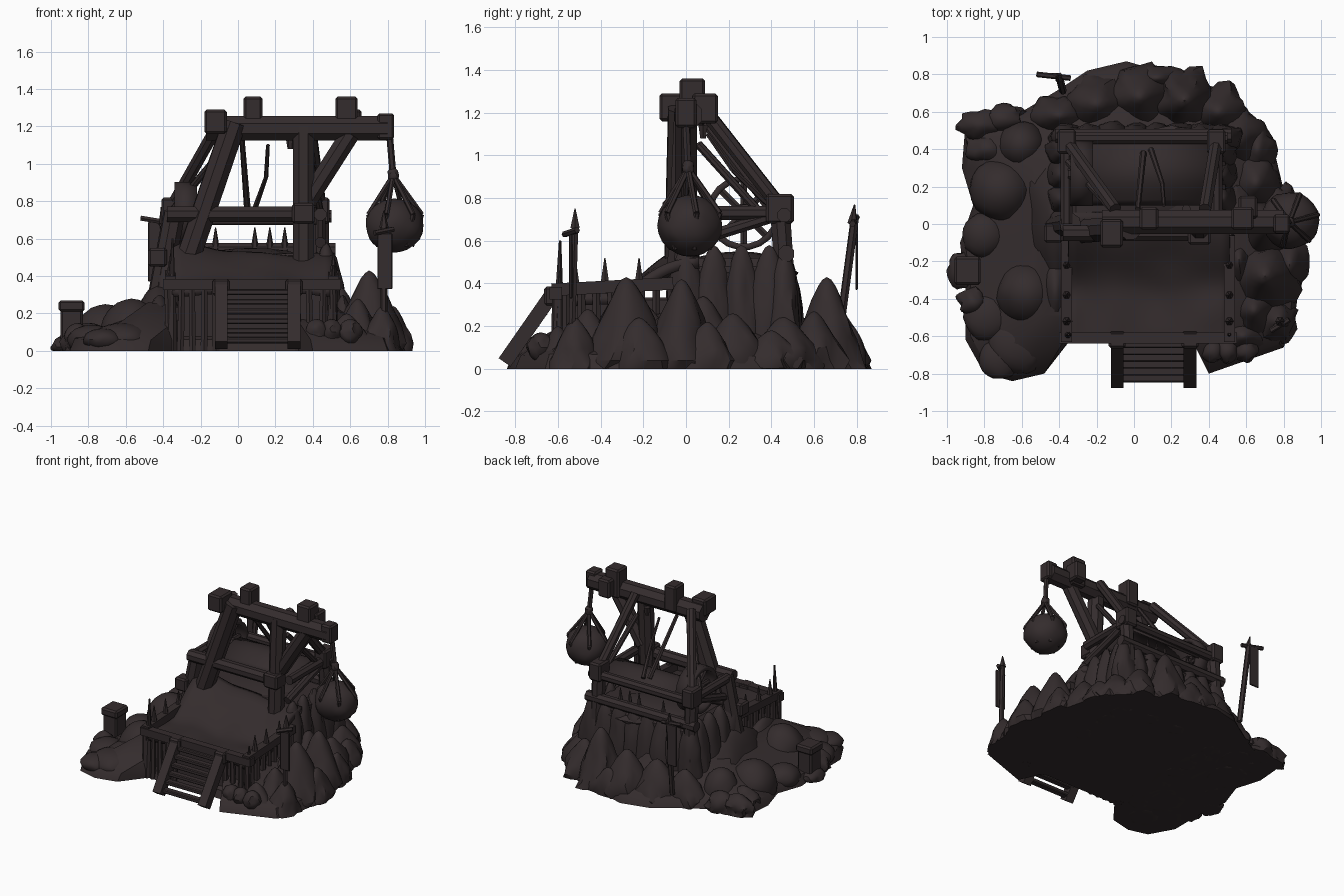
import bpy, bmesh, math, random
from mathutils import Vector, Matrix, noise

random.seed(4)
if "Cube" in bpy.data.objects:
    bpy.data.objects.remove(bpy.data.objects["Cube"])

COLOUR = (0.034, 0.025, 0.026, 1)
mat = bpy.data.materials.new("dark_umber")
mat.use_nodes = True
mat.diffuse_color = COLOUR
bsdf = mat.node_tree.nodes["Principled BSDF"]
bsdf.inputs["Base Color"].default_value = COLOUR
bsdf.inputs["Roughness"].default_value = 0.9


def finish(name, bm, angle=40):
    bmesh.ops.recalc_face_normals(bm, faces=bm.faces)
    mesh = bpy.data.meshes.new(name)
    bm.to_mesh(mesh)
    bm.free()
    obj = bpy.data.objects.new(name, mesh)
    bpy.context.collection.objects.link(obj)
    mesh.materials.append(mat)
    bpy.ops.object.select_all(action='DESELECT')
    obj.select_set(True)
    bpy.context.view_layer.objects.active = obj
    bpy.ops.object.shade_smooth_by_angle(angle=math.radians(angle))
    return obj


def box(name, centre, size, bevel=0.012):
    bm = bmesh.new()
    bmesh.ops.create_cube(bm, size=1, matrix=Matrix.Translation(centre) @ Matrix.Diagonal((*size, 1)))
    bmesh.ops.bevel(bm, geom=bm.edges[:], offset=bevel, segments=1, affect='EDGES')
    return finish(name, bm, 25)


def pole(name, a, b, r, r_end=None, sides=8, caps=True):
    """Straight log or rope between two points."""
    a, b = Vector(a), Vector(b)
    d = b - a
    turn = d.to_track_quat('Z', 'Y').to_matrix().to_4x4()
    spin = Matrix.Rotation(math.pi / sides, 4, 'Z')
    bm = bmesh.new()
    bmesh.ops.create_cone(bm, cap_ends=caps, segments=sides, radius1=r,
                          radius2=r if r_end is None else r_end, depth=d.length,
                          matrix=Matrix.Translation((a + b) / 2) @ turn @ spin)
    return finish(name, bm)


def beam(name, a, b, width):
    return pole(name, a, b, width * 0.69, sides=4)


def rock(name, centre, size, taper=0.0, rough=0.25):
    """Lumpy stone, narrowed towards the top by taper."""
    bm = bmesh.new()
    bmesh.ops.create_icosphere(bm, subdivisions=3, radius=1)
    seed = Vector([random.uniform(-9, 9) for _ in range(3)])
    for v in bm.verts:
        lump = noise.noise(v.co * 1.6 + seed) + .4 * noise.noise(v.co * 4 + seed)
        p = v.co * (1 + rough * lump)
        slim = 1 - taper * max(p.z, 0)
        v.co = Vector((p.x * slim * size[0], p.y * slim * size[1], v.co.z * size[2])) + Vector(centre)
        v.co.z = max(v.co.z, 0)
    return finish(name, bm, 35)


# Ground mound rising towards the terrace
outline = [(-.93, -.1), (-.86, .1), (-.92, .3), (-.9, .55), (-.6, .6), (-.4, .72), (-.25, .82), (-.04, .87),
           (.2, .8), (.47, .72), (.65, .57), (.76, .35), (.82, .1), (.9, -.2), (.86, -.5), (.8, -.66),
           (.4, -.8), (.32, -.62), (-.34, -.62), (-.48, -.8), (-.65, -.84), (-.8, -.8), (-.9, -.62), (-.9, -.35)]
bm = bmesh.new()
rings = []
for scale, z in ((1, 0), (.97, .06), (.82, .13), (.6, .22)):
    rings.append([bm.verts.new((x * scale, y * scale, z * random.uniform(.8, 1.2))) for x, y in outline])
n = len(outline)
for low, high in zip(rings, rings[1:]):
    for i in range(n):
        bm.faces.new((low[i], low[(i + 1) % n], high[(i + 1) % n], high[i]))
bm.faces.new(rings[0])
bm.faces.new(rings[-1])
finish("ground", bm)

# Raised mound: front terrace and rear cliff
box("terrace_core", (.08, -.27, .17), (.8, .6, .33))
box("cliff_core", (.07, .24, .26), (.84, .48, .52), .04)
bm = bmesh.new()
bmesh.ops.create_grid(bm, x_segments=18, y_segments=18, size=1)
for v in bm.verts:
    x, y = .08 + v.co.x * .43, -.28 + v.co.y * .34
    t = min(max((y + .38) / .4, 0), 1)
    lift = t * t * (3 - 2 * t)
    side = max(-v.co.x, 0) * .06 * lift
    v.co = (x, y, .35 + .17 * lift + side + .02 * noise.noise(Vector((x, y, 0)) * 5))
deck = finish("terrace_surface", bm, 60)
deck.modifiers.new("thickness", 'SOLIDIFY').thickness = 0.05

# Cliff columns round the back and sides
for i in range(8):
    rock("cliff_column", (-.36 + i * .12, .46, .2), (.1, .08, random.uniform(.34, .38)), .1)
for i in range(4):
    y = .0 + i * .13
    rock("cliff_column", (.47, y, .2), (.08, .1, .38), .15)
    rock("cliff_column", (-.38, y, .2), (.09, .1, .37), .15)
rock("cliff_top", (.06, .25, .45), (.4, .25, .1), 0, .3)
rock("terrace_flank", (-.42, .05, .12), (.16, .42, .25), .4)
rock("terrace_flank", (-.42, -.35, .1), (.1, .25, .2), .4)

# Pointed boulders: x, y, width, depth, height
for x, y, w, d, h in ((.7, -.28, .18, .2, .43), (.71, -.02, .17, .17, .42), (.64, -.46, .13, .15, .28),
                      (.65, .22, .14, .17, .26), (.55, .46, .17, .17, .25), (.27, .66, .17, .17, .43),
                      (.03, .68, .18, .17, .33), (-.2, .64, .19, .16, .3), (.45, .6, .16, .14, .27),
                      (.77, -.52, .11, .12, .24), (.58, -.6, .13, .1, .2), (.55, .08, .14, .18, .34),
                      (-.4, .58, .16, .12, .25), (.78, .1, .1, .13, .22), (.56, -.2, .1, .2, .3),
                      (.83, -.22, .1, .15, .24), (.12, .78, .14, .08, .2), (.66, .4, .1, .14, .18)):
    rock("boulder", (x, y, .04), (w, d, h - .04), .5, .35)
# Rounded boulders on the low side
for x, y, w, h in ((-.71, .18, .17, .25), (-.57, -.37, .17, .28), (-.6, .42, .13, .25), (-.62, -.64, .16, .15),
                   (-.78, -.5, .13, .14), (-.46, -.5, .1, .17), (-.8, -.06, .12, .15), (-.72, -.72, .11, .12)):
    rock("dome_stone", (x, y, .06), (w, w, h - .06), 0, .08)
for x, y, width in ((-.82, .53, .13), (-.78, .4, .12), (-.7, .56, .12), (-.86, -.42, .08)):
    rock("edge_stone", (x, y, .05), (width, .08, .1), .2, .4)
for x in (.42, .5, .6):
    rock("small_stone", (x, -.68, .1), (.06, .06, .07))

# Stone chimney stub
box("chimney", (-.89, -.25, .12), (.12, .13, .24))
box("chimney_cap", (-.89, -.25, .24), (.14, .15, .06))
rock("chimney_base", (-.92, -.25, .02), (.08, .1, .06))

# Palisade under the terrace edge
for i in range(15):
    x = -.37 + i * .063
    if not -.1 < x < .3:
        pole("palisade_stake", (x, -.61, 0), (x + random.uniform(-.01, .01), -.61, .36), .022, .018, 6)
for x in (-.36, .51):
    for i in range(8):
        y = -.56 + i * .07
        pole("palisade_stake", (x, y, 0), (x, y, .37), .025, .02, 6)
    beam("side_rail", (x, -.63, .37), (x, -.06, .4), .06)
    for y in (-.52, -.38, -.22):
        pole("rail_spike", (x, y, .36), (x, y, .52), .03, .003, 6)
pole("corner_post", (-.36, -.6, 0), (-.35, -.59, .6), .04, .006)
pole("corner_post", (.5, -.6, 0), (.51, -.59, .46), .04, .006)
beam("front_rail", (-.4, -.61, .355), (.55, -.61, .355), .06)

# Entry ramp with rungs
for x in (-.09, .3):
    beam("ramp_rail", (x, -.62, .36), (x, -.85, .03), .07)
    box("ramp_head", (x, -.62, .34), (.09, .09, .09))
for i in range(6):
    t = (i + .5) / 6
    box("ramp_rung", (.105, -.62 - .22 * t, .34 - .31 * t), (.4, .05, .03), .006)

# Lifting frame
pole("left_post", (-.3, -.04, .4), (-.02, -.02, 1.22), .068)
pole("right_post", (.35, -.04, .3), (.35, 0, 1.2), .06)
pole("cross_beam", (-.38, -.05, .73), (.4, -.05, .73), .045)
pole("top_beam", (-.17, .01, 1.19), (.8, .01, 1.19), .07)
pole("jib_brace", (.37, 0, .8), (.6, 0, 1.16), .055)
for centre, size in (((-.12, -.05, 1.225), (.12, .15, .13)), ((.08, .03, 1.26), (.1, .12, .2)),
                     ((.58, .03, 1.25), (.12, .12, .22)), ((.79, 0, 1.2), (.09, .1, .14)),
                     ((.61, .09, 1.22), (.1, .12, .14)),
                     ((.35, -.05, .735), (.12, .12, .11)), ((-.43, -.05, .5), (.1, .1, .1))):
    box("joint_block", centre, size)
pole("left_strut", (-.34, 0, .74), (-.46, -.02, .1), .06)

# Rear stays and winch frame
for x, top in ((-.36, -.1), (.44, .38)):
    pole("rear_stay", (top, .08, 1.22), (x, .44, .76), .035)
    pole("inner_stay", (top, .06, 1.05), (x, .34, .74), .02)
    pole("rear_post", (x, .44, .76), (x, .47, .3), .05)
    pole("side_beam", (x, -.02, .58), (x, .46, .73), .03)
    pole("side_beam", (x, 0, .73), (x, .46, .73), .035)
    box("stay_block", (x, .44, .75), (.1, .13, .14))
pole("rear_beam", (-.38, .46, .72), (.5, .46, .72), .035)
pole("lower_rear_beam", (-.42, .47, .54), (.52, .47, .54), .04)
for x in (-.12, .09, .17, .25):
    pole("rear_spike", (x, .45, .5), (x, .45, .66), .03, .003, 6)

# Arched winch cover
bm = bmesh.new()
bmesh.ops.create_grid(bm, x_segments=2, y_segments=12, size=1)
for v in bm.verts:
    v.co = (.1 + v.co.x * .32, .28 + v.co.y * .18, .69 + .08 * math.cos(v.co.y * math.pi / 2))
finish("winch_cover", bm, 60).modifiers.new("thickness", 'SOLIDIFY').thickness = 0.02

# Broad spoked wheel
hub = Vector((-.28, .27, .73))
half = Vector((.06, 0, 0))
rim = pole("wheel_rim", hub - half, hub + half, .175, sides=20, caps=False)
rim.modifiers.new("thickness", 'SOLIDIFY').thickness = 0.03
for i in range(4):
    arm = Vector((0, math.cos(i * math.pi / 4), math.sin(i * math.pi / 4))) * .16
    pole("wheel_spoke", hub - arm, hub + arm, .018, sides=6)
pole("wheel_hub", hub - half * 1.2, hub + half, .045)

# Control ropes
pole("rope", (.02, .08, 1.15), (.05, .38, .76), .014, .018, 6)
pole("rope", (.16, .1, 1.1), (.15, .22, .93), .01, .012, 6)
pole("rope", (.15, .22, .93), (.09, .4, .76), .012, .016, 6)
pole("rope_tail", (.28, .08, 1.14), (.28, .08, 1.08), .025, .015, 6)

# Slung boulder
rock("slung_boulder", (.835, .02, .67), (.155, .152, .145), 0, .1)
pole("hoist_rope", (.81, 0, 1.16), (.83, .01, .93), .018, sides=6)
rock("rope_knot", (.83, .01, .94), (.03, .03, .04))
for i in range(6):
    a = i * math.pi / 3 + .2
    side = Vector((math.cos(a), math.sin(a), 0))
    shoulder = Vector((.84, .02, .73)) + side * .145
    pole("sling_rope", (.83, .01, .94), shoulder, .014, sides=6)
    pole("sling_rope", shoulder, Vector((.84, .02, .56)) + side * .09, .014, sides=6)

# Banner poles
pole("banner_pole", (.78, -.54, 0), (.78, -.52, .68), .018, sides=6)
pole("banner_tip", (.78, -.52, .66), (.78, -.52, .75), .025, .003, 6)
pole("banner_bar", (.73, -.57, .63), (.83, -.51, .65), .015, sides=6)
box("banner_cloth", (.785, -.54, .48), (.08, .015, .3), .004)
pole("banner_pole", (-.38, .71, .1), (-.4, .79, .7), .02, sides=6)
pole("banner_tip", (-.4, .78, .68), (-.41, .79, .77), .025, .003, 6)
pole("banner_bar", (-.52, .8, .71), (-.34, .78, .68), .015, sides=6)
box("banner_cloth", (-.44, .8, .53), (.08, .012, .32), .004)
